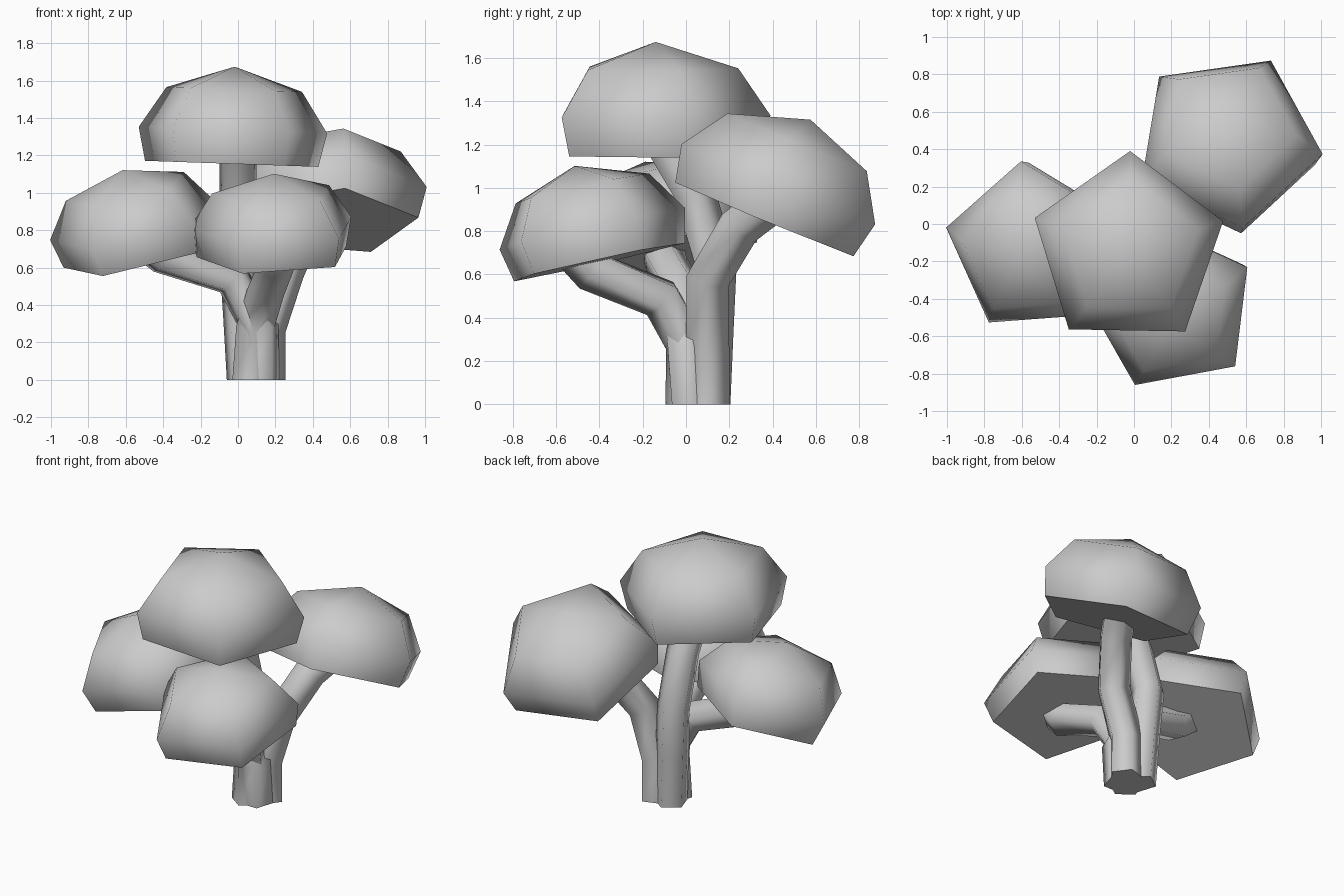
import bpy, bmesh, math
from mathutils import Vector

if "Cube" in bpy.data.objects:
    bpy.data.objects.remove(bpy.data.objects["Cube"])

SIDES = 5
UP = Vector((0, 0, 1))


def ring(bm, centre, rot, radius, offset):
    verts = []
    for i in range(SIDES):
        a = offset + i * math.tau / SIDES
        p = Vector((radius * math.cos(a), radius * math.sin(a), 0))
        verts.append(bm.verts.new(centre + rot @ p))
    return verts


def bridge(bm, a, b):
    for i in range(SIDES):
        j = (i + 1) % SIDES
        bm.faces.new((a[i], a[j], b[j], b[i]))


def finish(bm, name):
    bmesh.ops.recalc_face_normals(bm, faces=bm.faces)
    mesh = bpy.data.meshes.new(name)
    bm.to_mesh(mesh)
    bm.free()
    obj = bpy.data.objects.new(name, mesh)
    bpy.context.collection.objects.link(obj)
    bpy.ops.object.select_all(action='DESELECT')
    obj.select_set(True)
    bpy.context.view_layer.objects.active = obj
    bpy.ops.object.shade_smooth_by_angle(angle=math.radians(75))


def canopy(name, centre, normal, radius, degrees):
    """Five-sided dome with a flat underside, tilted along normal."""
    bm = bmesh.new()
    centre, n = Vector(centre), Vector(normal).normalized()
    rot = UP.rotation_difference(n)
    rings = [ring(bm, centre + n * h * radius, rot, r * radius, math.radians(degrees))
             for r, h in ((0.92, -0.34), (1.0, 0.0), (0.72, 0.41))]
    bm.faces.new(rings[0])
    for a, b in zip(rings, rings[1:]):
        bridge(bm, a, b)
    top = bm.verts.new(centre + n * 0.64 * radius)
    for i in range(SIDES):
        bm.faces.new((rings[-1][i], rings[-1][(i + 1) % SIDES], top))
    finish(bm, name)


def stem(name, path, degrees, radius=0.105):
    """Five-sided tube along a bent path."""
    bm = bmesh.new()
    pts = [Vector(p) for p in path]
    rings = []
    for i, p in enumerate(pts):
        d_in = (p - pts[i - 1]).normalized() if i else UP
        d_out = (pts[i + 1] - p).normalized() if i < len(pts) - 1 else d_in
        t = (d_in + d_out).normalized() if i else UP
        rings.append(ring(bm, p, UP.rotation_difference(t), radius, math.radians(degrees)))
    for a, b in zip(rings, rings[1:]):
        bridge(bm, a, b)
    bm.faces.new(rings[0])
    bm.faces.new(rings[-1])
    finish(bm, name)


# leaf canopies
canopy("top_canopy", (-0.03, -0.14, 1.335), (0.035, 0.0, 1), 0.53, 17)
canopy("back_canopy", (0.50, 0.45, 1.01), (0.02, 0.41, 1), 0.515, -9)
canopy("left_canopy", (-0.55, -0.13, 0.83), (-0.23, -0.20, 1), 0.475, 23.5)
canopy("front_canopy", (0.20, -0.45, 0.811), (-0.03, -0.22, 1), 0.465, 29)

# branches sharing one trunk
stem("top_branch", [(0.04, 0.10, 0), (0.02, 0.115, 0.35), (0.0, 0.13, 0.64),
                    (0.0, 0.03, 0.98), (0.0, -0.10, 1.2)], 90)
stem("back_branch", [(0.15, 0.10, 0), (0.15, 0.10, 0.27), (0.25, 0.10, 0.58),
                     (0.36, 0.25, 0.83), (0.46, 0.42, 0.96)], 0)
stem("left_branch", [(0.12, 0.02, 0), (0.12, 0.0, 0.27), (-0.03, -0.03, 0.54),
                     (-0.40, -0.10, 0.66), (-0.50, -0.12, 0.74)], 18)
stem("front_branch", [(0.07, 0.01, 0), (0.09, 0.01, 0.28), (0.15, -0.11, 0.49),
                      (0.20, -0.43, 0.62), (0.20, -0.50, 0.70)], -90)
